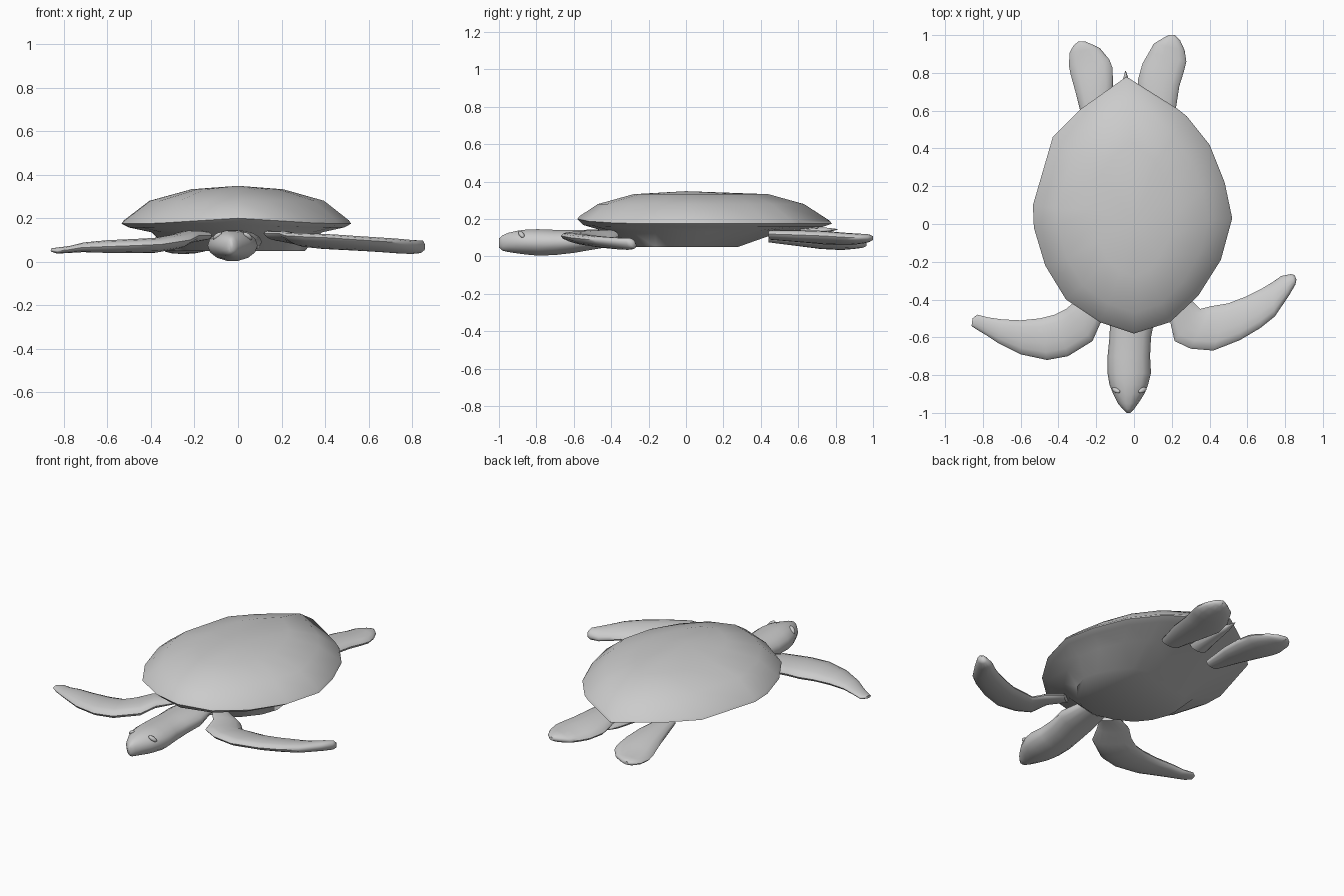
import bpy, bmesh
from math import cos, sin, pi, radians
from mathutils import Vector


def skin(name, rings, apex=None, angle=60):
    """Join equal-length point rings into a closed, smooth-shaded skin."""
    bm = bmesh.new()
    loops = [[bm.verts.new(p) for p in ring] for ring in rings]
    n = len(loops[0])
    for lo, hi in zip(loops, loops[1:]):
        for i in range(n):
            j = (i + 1) % n
            bm.faces.new((lo[i], lo[j], hi[j], hi[i]))
    bm.faces.new(loops[0])
    if apex:
        top = bm.verts.new(apex)
        for i in range(n):
            bm.faces.new((loops[-1][i], loops[-1][(i + 1) % n], top))
    else:
        bm.faces.new(loops[-1])
    bmesh.ops.recalc_face_normals(bm, faces=bm.faces)
    mesh = bpy.data.meshes.new(name)
    bm.to_mesh(mesh)
    bm.free()
    ob = bpy.data.objects.new(name, mesh)
    bpy.context.collection.objects.link(ob)
    bpy.ops.object.select_all(action='DESELECT')
    ob.select_set(True)
    bpy.context.view_layer.objects.active = ob
    bpy.ops.object.shade_smooth_by_angle(angle=radians(angle))
    return ob


def limb(name, sections, sides=14):
    """Loft ellipses; a section is edge a (x,y,z), edge b (x,y,z), thickness."""
    rings = []
    for ax, ay, az, bx, by, bz, t in sections:
        a, b = Vector((ax, ay, az)), Vector((bx, by, bz))
        c = (a + b) / 2
        rings.append([c + (a - c) * cos(k) + Vector((0, 0, t / 2)) * sin(k)
                      for k in (2 * pi * i / sides for i in range(sides))])
    return skin(name, rings)


# Shell: one outline scaled into belly, rim and dome rings
outline = [(-0.04, .78), (.23, .61), (.28, .57), (.40, .42), (.48, .22), (.52, .03),
           (.46, -.19), (.34, -.38), (.19, -.52), (0, -.58), (-.18, -.52), (-.36, -.40),
           (-.47, -.22), (-.53, -.02), (-.535, .10), (-.43, .46), (-.28, .61)]


def shell_ring(sx, sy, cy, z, lift=0.0):
    return [(x * sx, cy + (y - .1) * sy,
             z + (lift * max(0, 1 - abs(x) / .4) if y < 0 else 0)) for x, y in outline]


skin("shell", [
    shell_ring(.59, .45, -.03, .05),
    shell_ring(.74, .70, .04, .135),
    shell_ring(.94, .94, .09, .158, .01),
    shell_ring(1, 1, .10, .175, .025),
    shell_ring(.98, .985, .10, .19, .025),
    shell_ring(.76, .81, .08, .28),
    shell_ring(.40, .53, .08, .333)], apex=(0, 0, .349), angle=50)

# Head and neck
limb("head", [
    (-.10, -.35, .10, .08, -.35, .10, .08),
    (-.125, -.50, .09, .11, -.50, .09, .11),
    (-.13, -.60, .08, .09, -.60, .08, .125),
    (-.14, -.70, .075, .085, -.70, .075, .138),
    (-.14, -.79, .075, .09, -.79, .075, .145),
    (-.13, -.85, .077, .075, -.85, .077, .138),
    (-.11, -.90, .077, .055, -.90, .077, .125),
    (-.085, -.95, .075, .022, -.95, .075, .105),
    (-.06, -.98, .072, 0, -.98, .072, .085),
    (-.04, -1.0, .072, -.02, -1.0, .072, .05)])

# Eyelids
for side, x in (("left", -.095), ("right", .045)):
    s = 1 if x > 0 else -1
    bpy.ops.mesh.primitive_uv_sphere_add(
        segments=12, ring_count=8, radius=1, location=(x, -.88, .118),
        scale=(.027, .014, .012), rotation=(0, s * .6, s * .5))
    bpy.context.object.name = side + "_eyelid"
    bpy.ops.object.shade_smooth()

# Front flippers: trailing edge, leading edge, thickness
limb("left_front_flipper", [
    (-.19, -.36, .12, -.12, -.44, .12, .04),
    (-.30, -.40, .105, -.18, -.53, .12, .06),
    (-.36, -.45, .085, -.22, -.62, .10, .07),
    (-.42, -.48, .07, -.35, -.70, .08, .07),
    (-.50, -.50, .07, -.46, -.72, .075, .065),
    (-.60, -.51, .07, -.60, -.69, .07, .06),
    (-.70, -.505, .068, -.72, -.63, .065, .045),
    (-.77, -.495, .058, -.78, -.59, .055, .032),
    (-.83, -.48, .053, -.83, -.56, .05, .028),
    (-.855, -.50, .055, -.86, -.54, .053, .015)])
limb("right_front_flipper", [
    (.20, -.36, .11, .12, -.42, .13, .04),
    (.30, -.40, .09, .19, -.51, .13, .05),
    (.35, -.45, .08, .215, -.62, .12, .055),
    (.41, -.435, .075, .30, -.66, .115, .06),
    (.50, -.42, .07, .42, -.67, .11, .06),
    (.59, -.385, .066, .56, -.615, .10, .06),
    (.68, -.34, .06, .67, -.55, .093, .06),
    (.73, -.31, .056, .745, -.49, .088, .06),
    (.78, -.275, .055, .82, -.38, .08, .06),
    (.83, -.265, .06, .855, -.32, .078, .055),
    (.85, -.27, .065, .86, -.295, .07, .03)])

# Hind flippers: outer edge, inner edge, thickness
limb("left_hind_flipper", [
    (-.24, .44, .10, -.15, .44, .10, .05),
    (-.28, .58, .09, -.12, .62, .09, .07),
    (-.31, .70, .075, -.11, .74, .08, .075),
    (-.335, .79, .062, -.115, .83, .075, .065),
    (-.345, .84, .058, -.13, .87, .07, .055),
    (-.34, .91, .06, -.18, .93, .067, .042),
    (-.32, .945, .063, -.22, .95, .066, .035),
    (-.295, .965, .065, -.255, .965, .065, .018)])
limb("right_hind_flipper", [
    (.17, .44, .12, .06, .46, .11, .05),
    (.22, .60, .115, .03, .65, .10, .065),
    (.24, .73, .11, .02, .76, .09, .07),
    (.265, .81, .105, .045, .85, .085, .065),
    (.277, .86, .102, .08, .91, .085, .06),
    (.268, .92, .10, .105, .955, .09, .052),
    (.245, .97, .10, .155, .985, .095, .042),
    (.215, 1.0, .10, .185, 1.0, .098, .02)])

# Tail
limb("tail", [
    (-.10, .50, .12, .02, .50, .12, .05),
    (-.065, .74, .14, -.02, .74, .14, .03),
    (-.047, .81, .145, -.043, .81, .145, .004)], sides=8)
